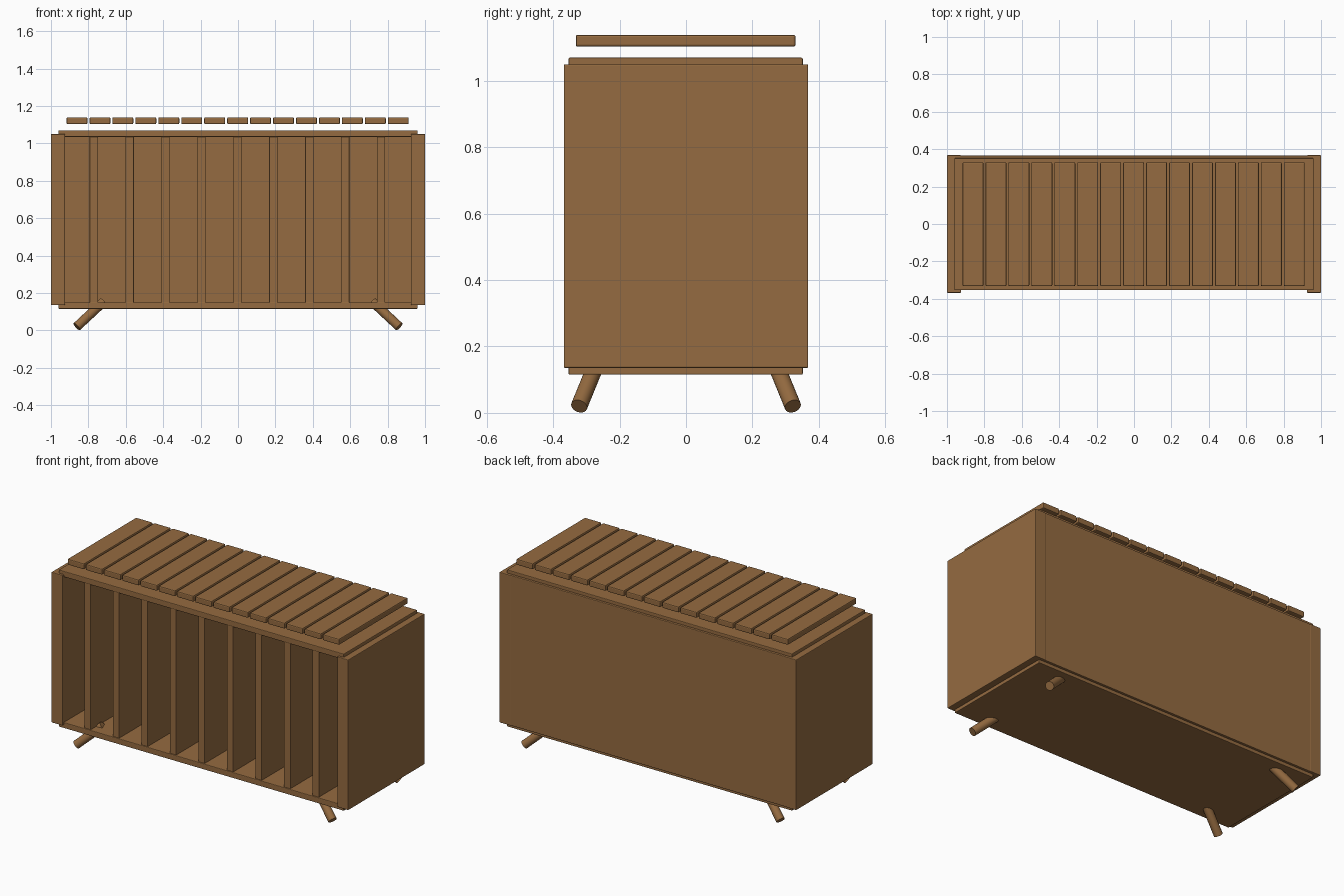
import bpy
from mathutils import Vector

cube = bpy.data.objects.get("Cube")
if cube:
    bpy.data.objects.remove(cube, do_unlink=True)

# One warm wood colour for everything
wood = bpy.data.materials.new("warm wood")
wood.use_nodes = True
colour = (0.30, 0.147, 0.052, 1)
wood.diffuse_color = colour
wood.node_tree.nodes["Principled BSDF"].inputs["Base Color"].default_value = colour


def board(name, x, y, z, bevel=0.004):
    """Board spanning the given (min, max) ranges, with softened edges."""
    spans = (x, y, z)
    bpy.ops.mesh.primitive_cube_add(size=1, location=[(a + b) / 2 for a, b in spans])
    ob = bpy.context.object
    ob.name = name
    ob.scale = [b - a for a, b in spans]
    bpy.ops.object.transform_apply(location=False, rotation=False, scale=True)
    ob.data.materials.append(wood)
    mod = ob.modifiers.new("soft edges", 'BEVEL')
    mod.width = bevel
    mod.segments = 2
    return ob


def leg(name, top, foot):
    """Round splayed leg from top to foot."""
    top, foot = Vector(top), Vector(foot)
    axis = top - foot
    bpy.ops.mesh.primitive_cylinder_add(vertices=24, radius=0.025, depth=axis.length,
                                        location=(top + foot) / 2)
    ob = bpy.context.object
    ob.name = name
    ob.rotation_euler = axis.to_track_quat('Z', 'Y').to_euler()
    ob.data.materials.append(wood)
    bpy.ops.object.shade_smooth_by_angle()


# Cabinet shell
board("left_side", (0.925, 1.0), (-0.368, 0.368), (0.135, 1.05))
board("right_side", (-1.0, -0.925), (-0.368, 0.368), (0.135, 1.05))
board("top_board", (-0.96, 0.96), (-0.354, 0.352), (1.035, 1.07))
board("bottom_board", (-0.96, 0.96), (-0.354, 0.352), (0.115, 0.15))
board("back_panel", (-0.935, 0.935), (0.345, 0.366), (0.135, 1.05))

# Upright dividers
for i in range(9):
    x = (i - 4) * 0.192 - 0.003
    board(f"divider_{i + 1}", (x - 0.022, x + 0.022), (-0.347, 0.35), (0.14, 1.045), 0.002)

# Floating slatted top
for i in range(15):
    x = (i - 7) * 0.1227 - 0.002
    board(f"top_slat_{i + 1}", (x - 0.056, x + 0.056), (-0.332, 0.33), (1.103, 1.139), 0.006)

# Splayed legs
for sx, side in ((1, "left"), (-1, "right")):
    for sy, end in ((-1, "front"), (1, "back")):
        leg(f"{end}_{side}_leg", (sx * 0.72, sy * 0.268, 0.152), (sx * 0.862, sy * 0.322, 0.02))
